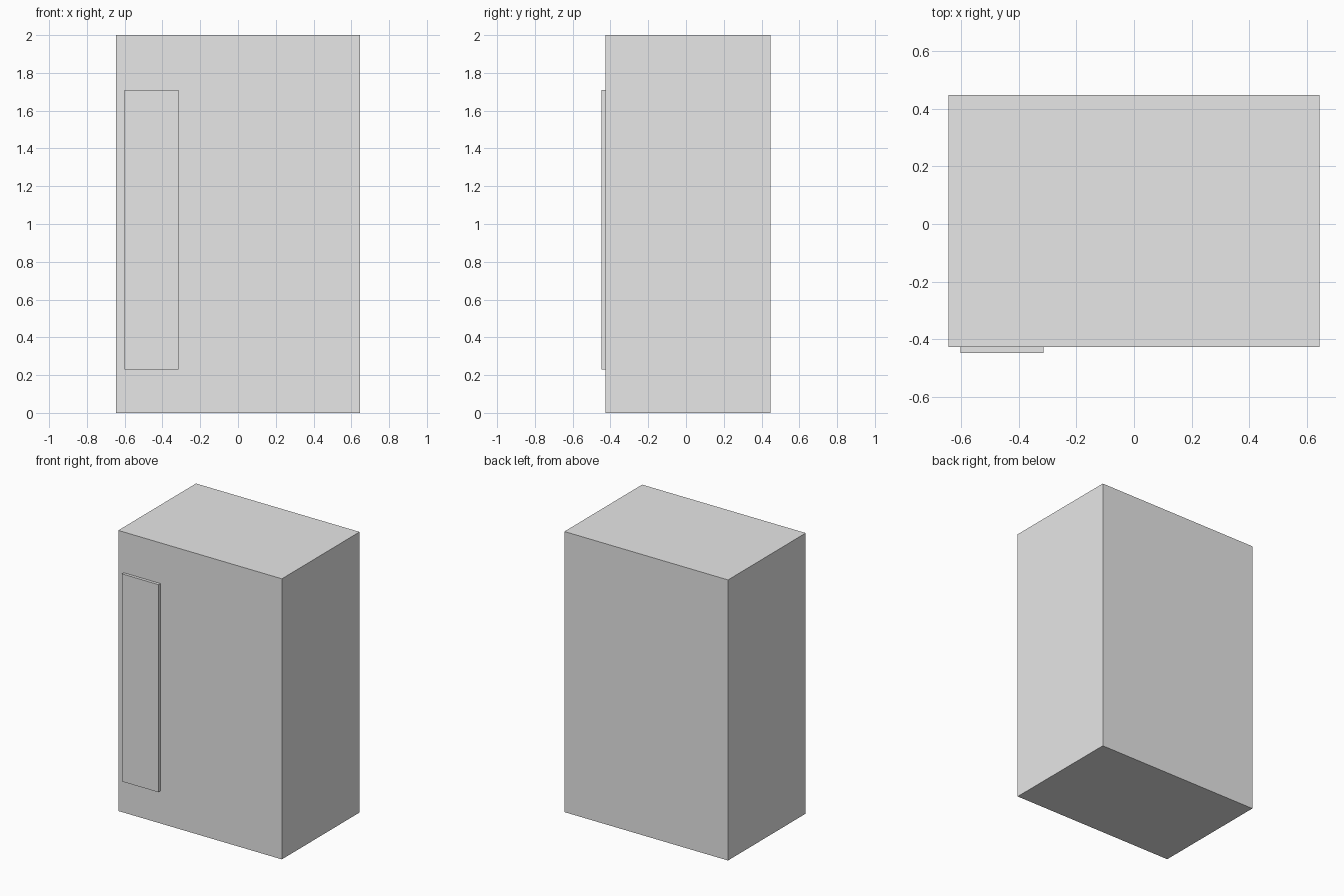
import bpy

cube = bpy.data.objects.get("Cube")
if cube:
    bpy.data.objects.remove(cube, do_unlink=True)

# Single plain grey
grey = bpy.data.materials.new("light grey")
grey.use_nodes = True
colour = (0.8, 0.8, 0.8, 1)
grey.diffuse_color = colour
grey.node_tree.nodes["Principled BSDF"].inputs["Base Color"].default_value = colour


def box(name, low, high):
    """Add a box spanning two opposite corners."""
    centre = [(a + b) / 2 for a, b in zip(low, high)]
    bpy.ops.mesh.primitive_cube_add(size=1, location=centre)
    obj = bpy.context.object
    obj.name = name
    obj.scale = [b - a for a, b in zip(low, high)]
    bpy.ops.object.transform_apply(location=False, rotation=False, scale=True)
    obj.data.materials.append(grey)
    return obj


# Main cabinet
box("cabinet_body", (-0.645, -0.427, 0), (0.645, 0.448, 2))

# Raised panel on the front, near the right edge
box("front_panel", (-0.602, -0.448, 0.23), (-0.314, -0.427, 1.71))
